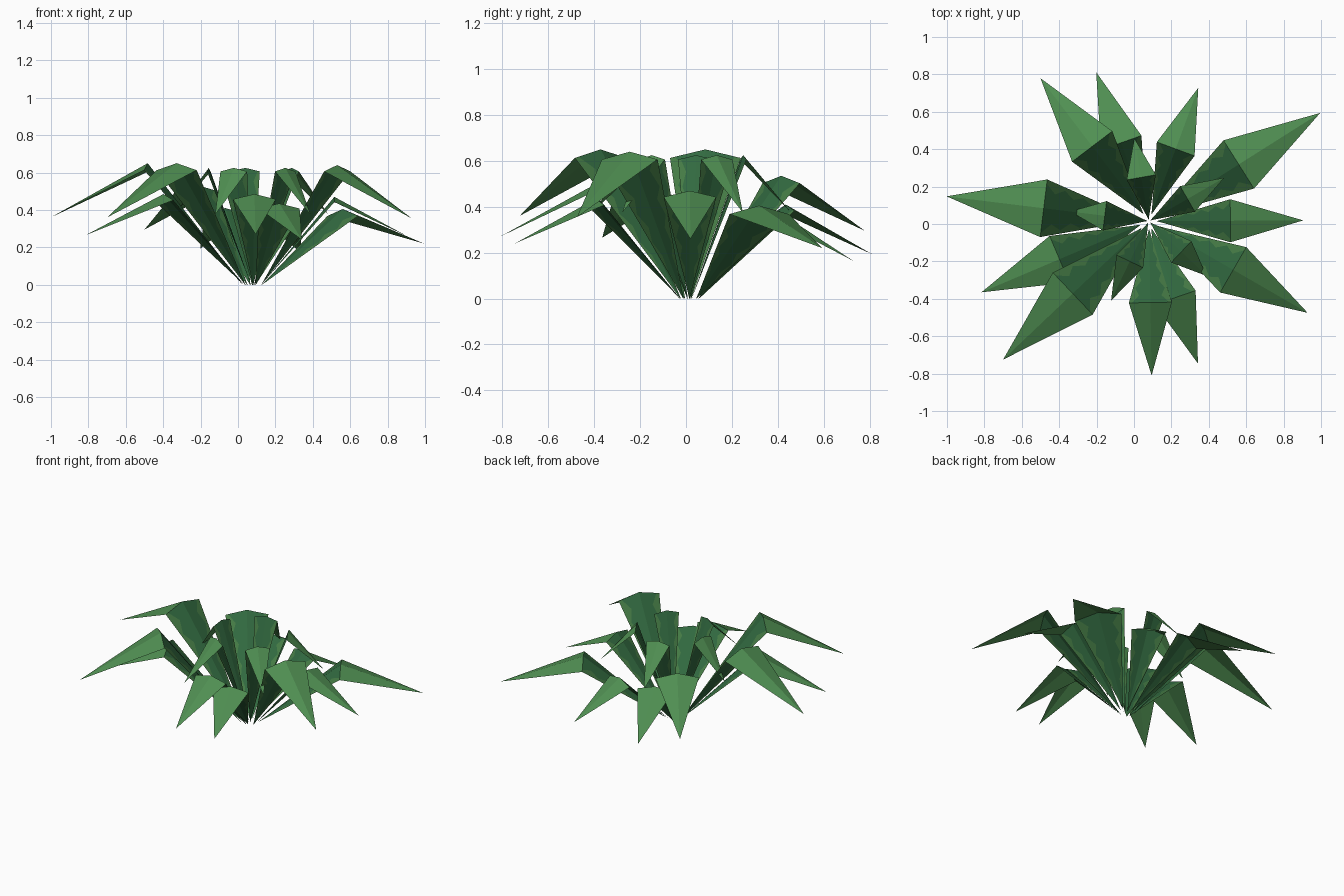
import bpy
import bmesh
from math import radians, cos, sin
from mathutils import Vector

old = bpy.data.objects.get("Cube")
if old:
    bpy.data.objects.remove(old, do_unlink=True)


def make_material(name, colour):
    material = bpy.data.materials.new(name)
    material.use_nodes = True
    rgba = (*colour, 1)
    material.diffuse_color = rgba
    shader = material.node_tree.nodes["Principled BSDF"]
    shader.inputs["Base Color"].default_value = rgba
    shader.inputs["Roughness"].default_value = .8
    return material


MATERIALS = [
    make_material("deep green stalk", (.032, .145, .052)),
    make_material("mottled green margin", (.06, .2, .06)),
    make_material("light green blade", (.08, .275, .085)),
]
DEEP, MARGIN, BLADE = range(len(MATERIALS))
CROWN = Vector((.08, .015, 0))
STEPS = 10


def build_leaf(name, root_reach, angle, bend_reach, tip_reach, bend_z, tip_z, width):
    """A ridged leaf that rises from the crown, folds at the bend and droops to a point."""
    outward = Vector((cos(radians(angle)), sin(radians(angle)), 0))
    sideways = Vector((-outward.y, outward.x, 0))
    root = CROWN + outward * root_reach
    bend = CROWN + outward * bend_reach + Vector((0, 0, bend_z))
    tip = CROWN + outward * tip_reach + Vector((0, 0, tip_z))
    drop = Vector((0, 0, -.12 * width))

    bm = bmesh.new()

    def add_face(corners, colour):
        face = bm.faces.new(corners)
        face.material_index = colour

    # Centre ridge of the stalk, shared by both halves
    ridge = [bm.verts.new(root.lerp(bend, i / STEPS)) for i in range(STEPS + 1)]
    point = bm.verts.new(tip)
    for side in (-1, 1):
        # Jagged line between the deep centre and the mottled margin, then the rim
        jagged, rim = [], []
        for i, vert in enumerate(ridge):
            spread = max(i / STEPS, .01)
            edge = (sideways * side * width / 2 + drop) * spread
            edge.z = max(edge.z, -vert.co.z)
            wobble = .58 if i % 2 else .86
            jagged.append(bm.verts.new(vert.co + edge * wobble))
            rim.append(bm.verts.new(vert.co + edge))
        for i in range(STEPS):
            add_face((ridge[i], ridge[i + 1], jagged[i + 1], jagged[i]), DEEP)
            add_face((jagged[i], jagged[i + 1], rim[i + 1], rim[i]), MARGIN)
        # Drooping half of the blade
        add_face((ridge[-1], point, jagged[-1]), BLADE)
        add_face((jagged[-1], point, rim[-1]), BLADE)

    bm.normal_update()
    for face in bm.faces:
        if face.normal.z < 0:
            face.normal_flip()
    mesh = bpy.data.meshes.new(name)
    bm.to_mesh(mesh)
    bm.free()
    for material in MATERIALS:
        mesh.materials.append(material)
    bpy.context.collection.objects.link(bpy.data.objects.new(name, mesh))


# Each leaf: heading, bend reach, tip reach, bend height, tip height, width
OUTER_LEAVES = [
    (32.3, .568, 1.083, .405, .22, .305),
    (.3, .435, .825, .47, .26, .23),
    (-30, .52, .98, .64, .355, .28),
    (-71, .432, .805, .435, .24, .23),
    (-89, .435, .825, .485, .27, .23),
    (-136.5, .562, 1.075, .65, .36, .31),
    (-157, .52, .973, .485, .265, .27),
    (173, .567, 1.09, .65, .36, .31),
    (127.2, .502, .96, .535, .295, .27),
    (109.5, .445, .845, .41, .193, .23),
    (69.7, .412, .76, .38, .165, .215),
]
for number, leaf in enumerate(OUTER_LEAVES, 1):
    build_leaf(f"outer_leaf_{number}", .1 * leaf[1], *leaf)

# Short upright leaves around the heart: heading and tip reach
INNER_LEAVES = [(30, .465), (-43.5, .425), (-115.5, .47), (173, .425), (100, .45)]
for number, (heading, reach) in enumerate(INNER_LEAVES, 1):
    build_leaf(f"inner_leaf_{number}", .01, heading, .238, reach, .625, .375, .158)
